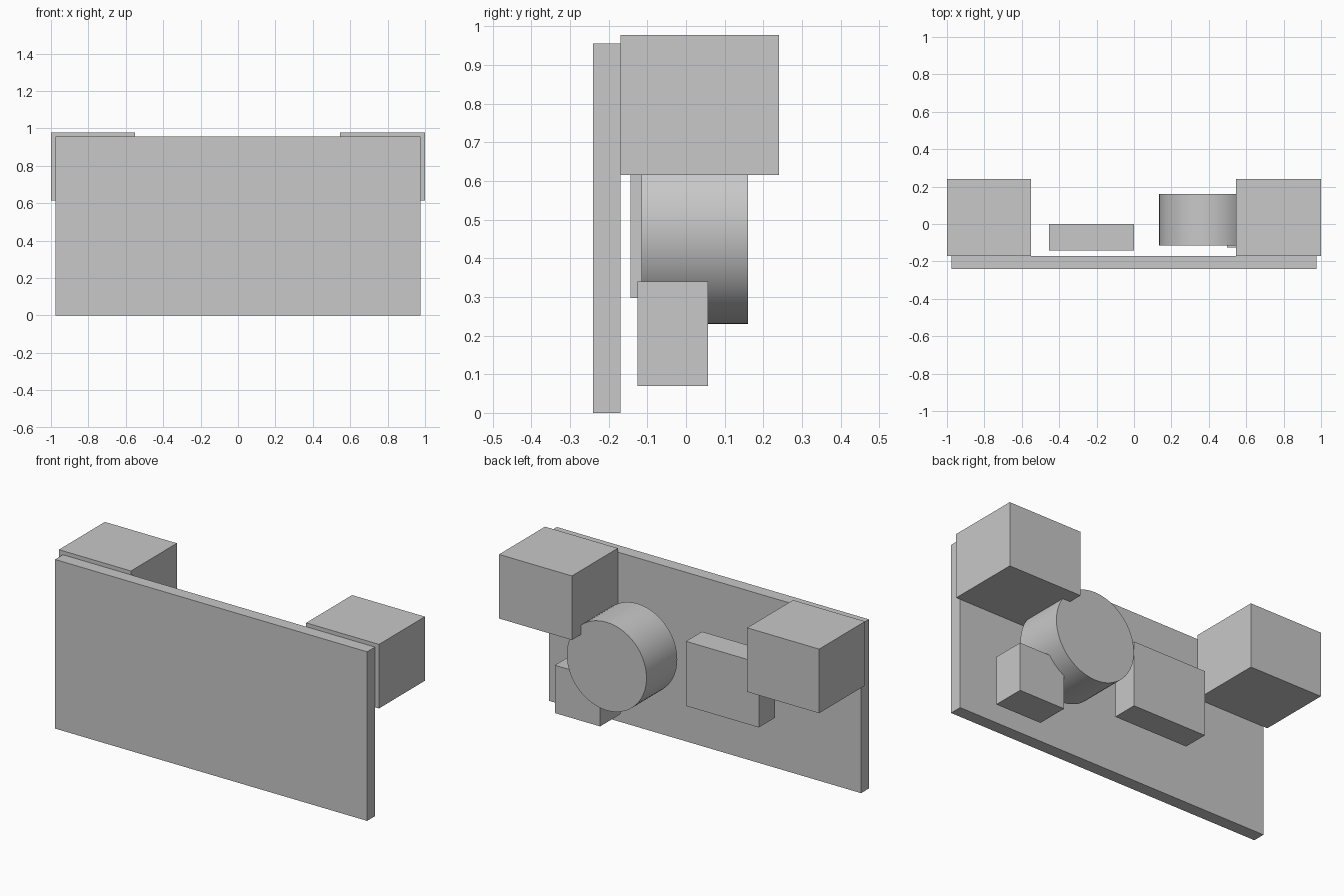
import bpy
import math
from mathutils import Vector

old = bpy.data.objects.get("Cube")
if old:
    bpy.data.objects.remove(old, do_unlink=True)

# Single flat colour
grey = bpy.data.materials.new("plain_grey")
grey.use_nodes = True
grey.diffuse_color = (0.58, 0.58, 0.58, 1)
grey.node_tree.nodes["Principled BSDF"].inputs["Base Color"].default_value = grey.diffuse_color


def box(name, low, high):
    """Axis-aligned block between two opposite corners."""
    low, high = Vector(low), Vector(high)
    bpy.ops.mesh.primitive_cube_add(size=1, location=(low + high) / 2)
    obj = bpy.context.object
    obj.name = name
    obj.scale = high - low
    bpy.ops.object.transform_apply(location=False, rotation=False, scale=True)
    obj.data.materials.append(grey)
    return obj


# Upright front panel
box("front_panel", (-0.975, -0.24, 0), (0.975, -0.17, 0.955))

# Upper corner blocks behind the panel
box("left_corner_block", (0.545, -0.17, 0.615), (1, 0.24, 0.977))
box("right_corner_block", (-1, -0.17, 0.615), (-0.55, 0.24, 0.977))

# Smaller blocks floating behind the panel
box("middle_block", (-0.455, -0.143, 0.297), (0, 0, 0.662))
box("lower_block", (0.497, -0.125, 0.07), (0.78, 0.057, 0.34))

# Round drum with its axis front to back
bpy.ops.mesh.primitive_cylinder_add(vertices=64, radius=0.249, depth=0.275,
                                    location=(0.384, 0.0225, 0.479),
                                    rotation=(math.pi / 2, 0, 0))
drum = bpy.context.object
drum.name = "round_drum"
drum.data.materials.append(grey)
bpy.ops.object.shade_smooth_by_angle(angle=math.radians(30))
